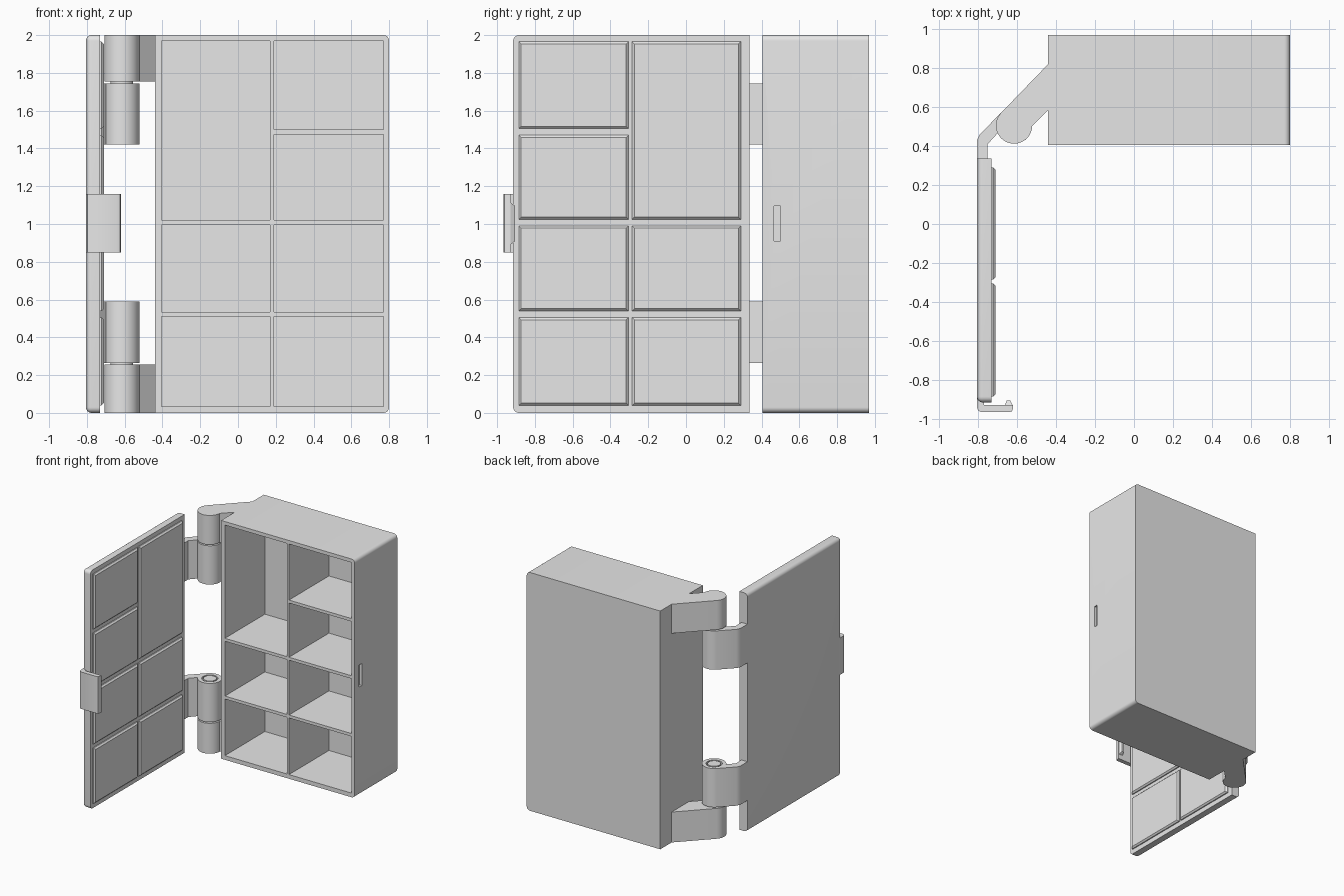
import bpy, bmesh
from math import cos, sin, radians, pi

if "Cube" in bpy.data.objects:
    bpy.data.objects.remove(bpy.data.objects["Cube"], do_unlink=True)

grey = bpy.data.materials.new("light_grey")
grey.use_nodes = True
grey.diffuse_color = (0.8, 0.8, 0.8, 1)
for node in grey.node_tree.nodes:
    if node.type == 'BSDF_PRINCIPLED':
        node.inputs["Base Color"].default_value = (0.8, 0.8, 0.8, 1)


def finish(name, bm):
    """Turn a bmesh into a shaded object."""
    bmesh.ops.recalc_face_normals(bm, faces=bm.faces)
    mesh = bpy.data.meshes.new(name)
    bm.to_mesh(mesh)
    bm.free()
    mesh.materials.append(grey)
    obj = bpy.data.objects.new(name, mesh)
    bpy.context.collection.objects.link(obj)
    smooth(obj)
    return obj


def smooth(obj):
    bpy.ops.object.select_all(action='DESELECT')
    obj.select_set(True)
    bpy.context.view_layer.objects.active = obj
    bpy.ops.object.shade_smooth_by_angle(angle=radians(30))


def add_box(bm, xs, ys, zs):
    verts = bmesh.ops.create_cube(bm, size=1)["verts"]
    for v in verts:
        v.co = [r[0] if c < 0 else r[1] for c, r in zip(v.co, (xs, ys, zs))]


def bevel(bm, size, segments, rule):
    """Round the edges whose two ends satisfy the rule."""
    edges = [e for e in bm.edges if rule(e.verts[0].co, e.verts[1].co)]
    bmesh.ops.bevel(bm, geom=edges, offset=size, offset_type='OFFSET',
                    segments=segments, profile=0.5, affect='EDGES')


def prism(name, outline, z0, z1):
    bm = bmesh.new()
    face = bm.faces.new([bm.verts.new((x, y, z0)) for x, y in outline])
    top = bmesh.ops.extrude_face_region(bm, geom=[face])["geom"]
    for v in top:
        if isinstance(v, bmesh.types.BMVert):
            v.co.z = z1
    return finish(name, bm)


def lathe(name, profile, centre):
    bm = bmesh.new()
    verts = [bm.verts.new((r + centre[0], centre[1], z)) for r, z in profile]
    edges = [bm.edges.new(pair) for pair in zip(verts, verts[1:])]
    bmesh.ops.spin(bm, geom=verts + edges, cent=(*centre, 0), axis=(0, 0, 1),
                   angle=2 * pi, steps=48)
    bmesh.ops.remove_doubles(bm, verts=bm.verts, dist=1e-4)
    return finish(name, bm)


# Compartments: a column of three and a column of four
low, mid, tall = (0.035, 0.51), (0.535, 0.995), (1.02, 1.97)
cells = [((-0.405, 0.17), z) for z in (low, mid, tall)]
cells += [((0.19, 0.77), z) for z in (low, mid, (1.02, 1.475), (1.5, 1.97))]

# Cabinet body, rounded along its latch side
bm = bmesh.new()
add_box(bm, (-0.44, 0.8), (0.405, 0.97), (0, 2))
bevel(bm, 0.03, 6, lambda a, b: a.x > 0.7 and b.x > 0.7 and abs(a.y - b.y) > 0.1)
cabinet = finish("cabinet", bm)

# Hollow out the compartments and the latch slot
bm = bmesh.new()
for xs, zs in cells:
    add_box(bm, xs, (0.3, 0.935), zs)
add_box(bm, (0.78, 0.9), (0.465, 0.5), (0.91, 1.095))
cutter = finish("compartment_cutter", bm)
cutter.hide_render = True
cut = cabinet.modifiers.new("compartments", 'BOOLEAN')
cut.operation, cut.solver, cut.object = 'DIFFERENCE', 'EXACT', cutter
bpy.context.view_layer.objects.active = cabinet
bpy.ops.object.modifier_apply(modifier=cut.name)
bpy.data.objects.remove(cutter, do_unlink=True)
smooth(cabinet)

# Door, standing open, rounded on the outside and at the free end
OUT, IN, FREE, HINGE = -0.805, -0.73, -0.915, 0.335
bm = bmesh.new()
add_box(bm, (OUT, IN), (FREE, HINGE), (0, 2))


def door_edge(a, b):
    at_hinge = a.y > 0 and b.y > 0
    outside = a.x < -0.8 and b.x < -0.8
    free_corner = a.y < 0 and b.y < 0 and abs(a.x - b.x) > 0.01
    return (outside and not at_hinge) or free_corner


bevel(bm, 0.03, 6, door_edge)
finish("door", bm)

# Raised door pads that plug the compartments
for i, (xs, zs) in enumerate(cells):
    bm = bmesh.new()
    add_box(bm, (IN - 0.005, -0.71), (-xs[1] - 0.115, -xs[0] - 0.115),
            (zs[0] + 0.005, zs[1] - 0.005))
    bevel(bm, 0.012, 1, lambda a, b: a.x > -0.72 and b.x > -0.72)
    finish(f"door_pad_{i + 1}", bm)

# Hinges: cabinet arm with knuckle, door arm, grooved knuckle and pin
CENTRE, R = (-0.615, 0.505), 0.093
arc = [(CENTRE[0] + R * cos(radians(a)), CENTRE[1] + R * sin(radians(a)))
       for a in range(135, 360, 7)]
cabinet_arm = [(-0.44, 0.82)] + arc + [(-0.44, 0.585)]
door_arm = [(-0.805, 0.33), (-0.805, 0.43), (-0.79, 0.46), (-0.683, 0.569),
            (-0.699, 0.466), (-0.75, 0.41), (-0.75, 0.33)]
hinges = {"lower": ((0, 0.255), (0.265, 0.59), (0.2, 0.3)),
          "upper": ((1.755, 2), (1.42, 1.745), (1.7, 1.8))}
for side, (fixed, moving, pin) in hinges.items():
    prism(f"{side}_cabinet_hinge_arm", cabinet_arm, *fixed)
    prism(f"{side}_door_hinge_arm", door_arm, *moving)
    z0, z1 = moving
    g = 0.02
    lathe(f"{side}_door_knuckle",
          [(0, z0), (0.05, z0), (0.05, z0 + g), (0.062, z0 + g), (0.062, z0), (R, z0),
           (R, z1), (0.062, z1), (0.062, z1 - g), (0.05, z1 - g), (0.05, z1), (0, z1)],
          CENTRE)
    lathe(f"{side}_hinge_pin", [(0, pin[0]), (0.06, pin[0]), (0.06, pin[1]), (0, pin[1])],
          CENTRE)

# Latch at the free end of the door
latch = [(-0.805, -0.88), (-0.805, -0.94), (-0.798, -0.958), (-0.78, -0.965),
         (-0.64, -0.965), (-0.626, -0.96), (-0.62, -0.945), (-0.62, -0.928),
         (-0.77, -0.928), (-0.77, -0.88)]
prism("latch", latch, 0.85, 1.16)
tooth = prism("latch_tooth", [(-0.662, -0.93), (-0.652, -0.904),
                              (-0.635, -0.904), (-0.622, -0.93)], 0.89, 1.115)
for v in tooth.data.vertices:
    if v.co.y > -0.91:
        v.co.z += 0.02 if v.co.z < 1 else -0.02
